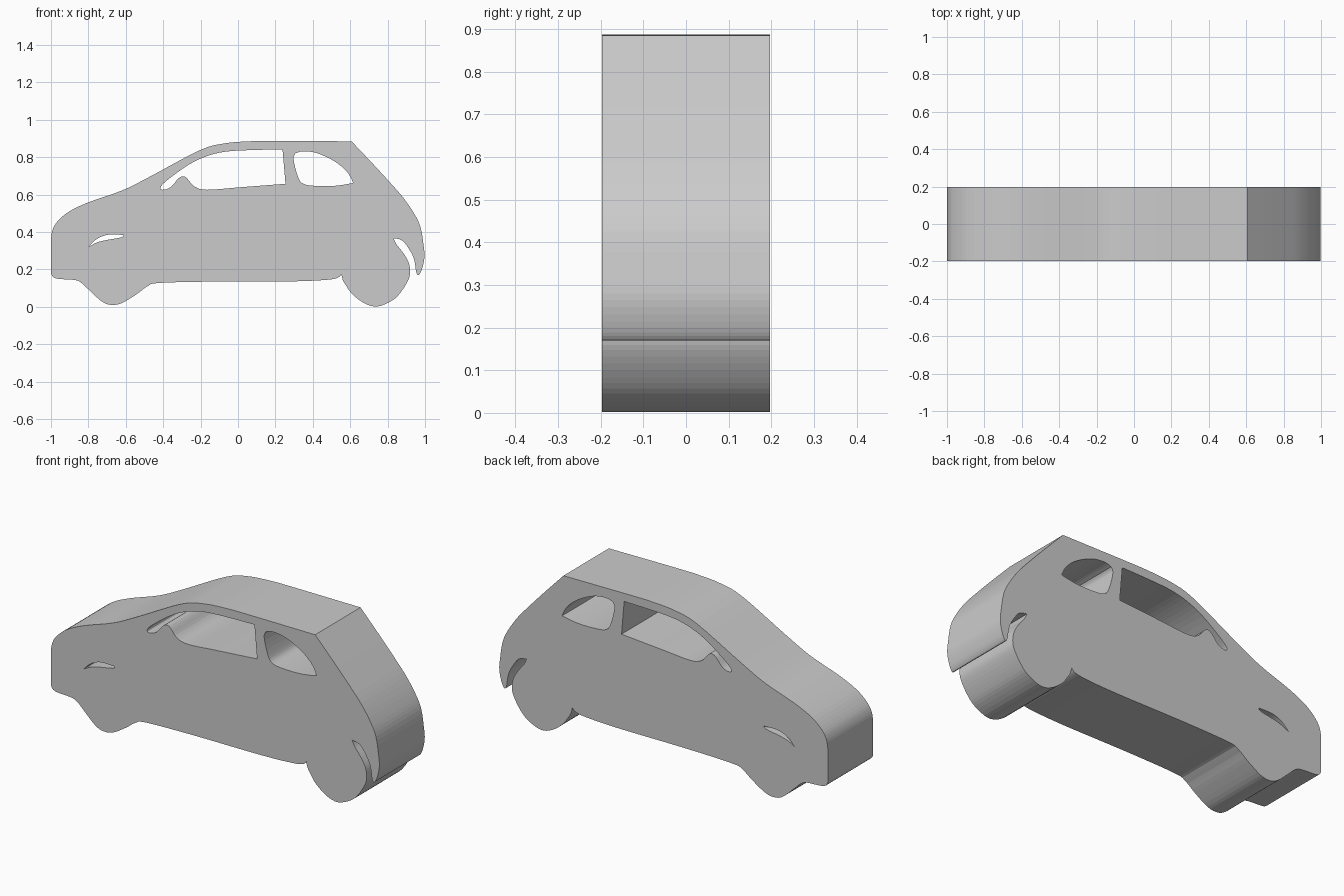
import bpy
from math import radians

if "Cube" in bpy.data.objects:
    bpy.data.objects.remove(bpy.data.objects["Cube"])

HALF_WIDTH = 0.197
STEPS = 4


def smooth_run(pts):
    """Catmull-Rom points through an open run, leaving out the last point."""
    p = [pts[0]] + pts + [pts[-1]]
    out = []
    for a, b, c, d in zip(p, p[1:], p[2:], p[3:]):
        n = STEPS if len(pts) > 2 else 1
        for k in range(n):
            t = k / n
            out.append(tuple(0.5 * (2 * q + (r - o) * t + (2 * o - 5 * q + 4 * r - s) * t * t
                                    + (3 * q - o - 3 * r + s) * t ** 3)
                             for o, q, r, s in zip(a, b, c, d)))
    return out


def loop(*runs):
    """Closed loop of smooth runs; each run ends at a sharp corner where the next begins."""
    out = []
    for i, run in enumerate(runs):
        out += smooth_run(run + [runs[(i + 1) % len(runs)][0]])
    return out


# Body outline, clockwise from the rear roof corner
tail = [(.607, .885), (.72, .766), (.81, .668), (.885, .582), (.944, .495), (.976, .425),
        (.992, .33), (.997, .265), (.983, .2), (.965, .17), (.953, .186), (.944, .243),
        (.928, .286), (.89, .343), (.864, .361)]
rear_wheel = [(.832, .366), (.848, .334), (.885, .286), (.912, .238), (.92, .19), (.912, .147),
              (.874, .083), (.826, .035), (.746, .002), (.676, .019), (.612, .067),
              (.58, .11), (.561, .142)]
underside = [(.553, .174), (.532, .155), (.468, .144), (.275, .136), (-.136, .135),
             (-.42, .128), (-.484, .11), (-.543, .067), (-.623, .019), (-.682, .011),
             (-.73, .03), (-.794, .088), (-.837, .128), (-.874, .144), (-.975, .152)]
nose = [(-1, .18), (-1, .36)]
bonnet_and_roof = [(-1, .36), (-.992, .41), (-.965, .457), (-.901, .511), (-.794, .561),
                   (-.618, .623), (-.473, .695), (-.206, .837), (-.072, .874), (.061, .885),
                   (.2, .887)]
outline = loop(tail, rear_wheel, underside, nose[:1], bonnet_and_roof)

# Through openings
front_window = loop(
    [(.238, .842)],
    [(.254, .658), (.008, .639), (-.168, .626), (-.233, .644), (-.27, .684), (-.291, .698),
     (-.318, .687), (-.361, .639), (-.404, .626), (-.412, .644), (-.366, .687), (-.26, .762),
     (-.168, .805), (-.072, .829), (.061, .838)])
rear_window = loop(
    [(.307, .821), (.35, .832), (.425, .821), (.516, .778), (.58, .725), (.612, .671),
     (.602, .66), (.516, .647), (.409, .647), (.345, .66), (.318, .703), (.297, .789)])
headlight = loop(
    [(-.799, .321), (-.757, .343), (-.714, .355), (-.623, .372)],
    [(-.612, .385), (-.698, .385), (-.757, .361)])

# Car silhouette extruded across its width
curve = bpy.data.curves.new("car_body", 'CURVE')
curve.dimensions = '2D'
curve.fill_mode = 'BOTH'
curve.extrude = HALF_WIDTH
for pts in (outline, front_window, rear_window, headlight):
    s = curve.splines.new('POLY')
    s.points.add(len(pts) - 1)
    for v, (x, z) in zip(s.points, pts):
        v.co = (x, z, 0, 1)
    s.use_cyclic_u = True

car = bpy.data.objects.new("car_body", curve)
bpy.context.collection.objects.link(car)
car.rotation_euler.x = radians(90)
bpy.context.view_layer.objects.active = car
car.select_set(True)
bpy.ops.object.convert(target='MESH')
bpy.ops.object.transform_apply(location=False, rotation=True, scale=False)

# Weld caps to walls, flat shading
bpy.ops.object.mode_set(mode='EDIT')
bpy.ops.mesh.select_all(action='SELECT')
bpy.ops.mesh.remove_doubles(threshold=0.0002)
bpy.ops.mesh.normals_make_consistent(inside=False)
bpy.ops.object.mode_set(mode='OBJECT')
bpy.ops.object.shade_flat()
